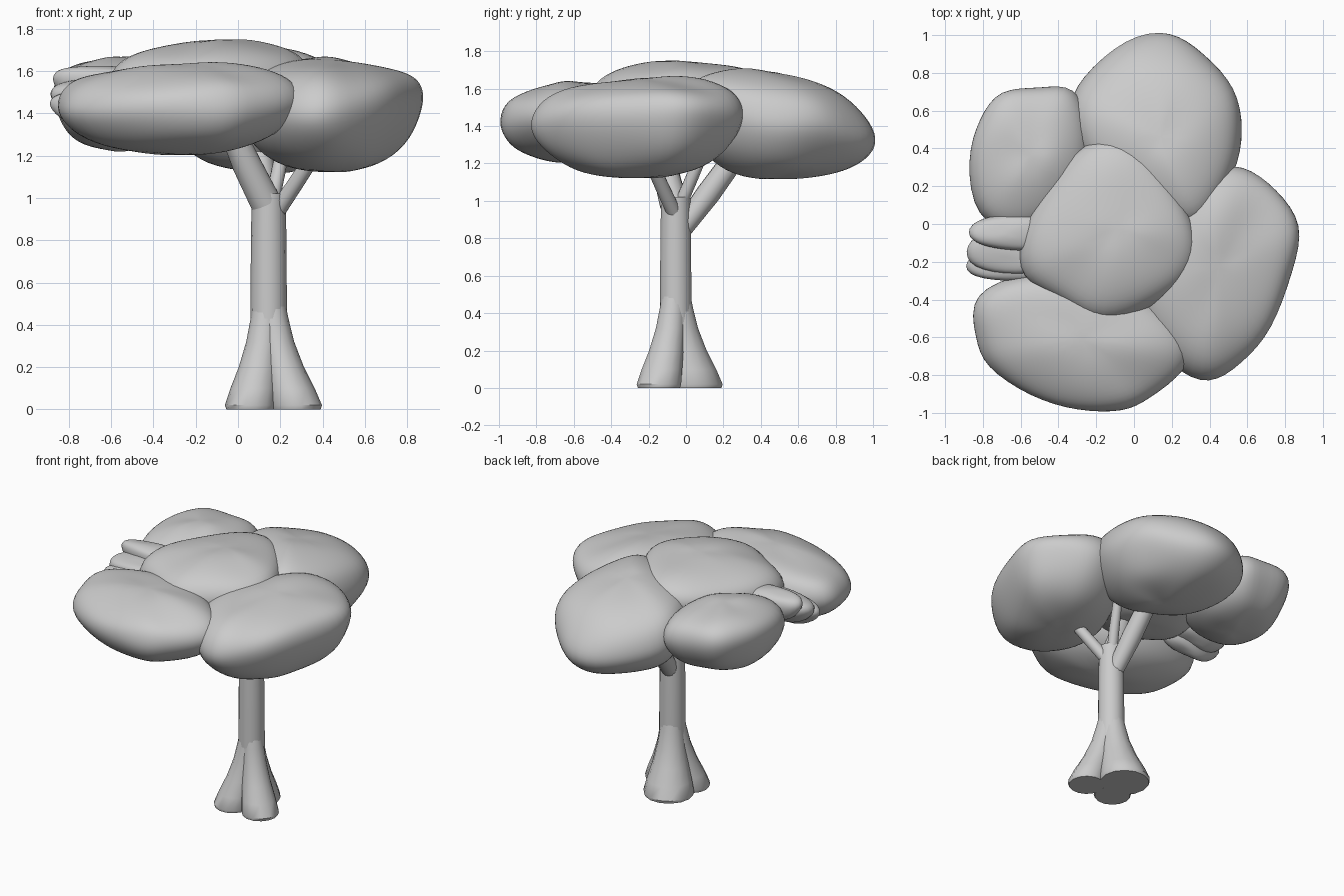
import bpy, bmesh
from math import cos, sin, tau
from mathutils import Vector, noise


def finish(name, bm, subdiv=0, angle=0.7):
    bmesh.ops.recalc_face_normals(bm, faces=bm.faces)
    me = bpy.data.meshes.new(name)
    bm.to_mesh(me)
    bm.free()
    ob = bpy.data.objects.new(name, me)
    bpy.context.collection.objects.link(ob)
    if subdiv:
        mod = ob.modifiers.new("Smooth", 'SUBSURF')
        mod.levels = mod.render_levels = subdiv
        for p in me.polygons:
            p.use_smooth = True
    else:
        bpy.ops.object.select_all(action='DESELECT')
        ob.select_set(True)
        bpy.context.view_layer.objects.active = ob
        bpy.ops.object.shade_smooth_by_angle(angle=angle)
    return ob


def bridge(bm, rings):
    for a, b in zip(rings, rings[1:]):
        n = len(a)
        for i in range(n):
            bm.faces.new((a[i], a[(i + 1) % n], b[(i + 1) % n], b[i]))


def tube(name, stations, axis=None, sides=14):
    """Round loft through (x, y, z, radius) stations."""
    first, last = Vector(stations[0][:3]), Vector(stations[-1][:3])
    d = Vector(axis) if axis else last - first
    q = d.to_track_quat('Z', 'Y')
    bm = bmesh.new()
    rings = []
    for x, y, z, r in stations:
        rings.append([bm.verts.new(Vector((x, y, z)) + q @ Vector(
            (r * cos(tau * i / sides), r * sin(tau * i / sides), 0))) for i in range(sides)])
    bridge(bm, rings)
    bm.faces.new(rings[0])
    bm.faces.new(rings[-1])
    return finish(name, bm)


# vertical section of a foliage clump: (outline scale, height -1..1)
SECTION = [(0.3, -1.0), (0.6, -0.88), (0.84, -0.58), (0.99, -0.17),
           (1.0, 0.2), (0.9, 0.6), (0.64, 0.86), (0.32, 1.0)]


def clump(name, outline, centre, z_low, z_high, droop=0.0, rough=0.03):
    """Foliage mass: plan outline of (x, y, rim height) lofted over SECTION,
    its top sloping down away from the tree's middle by droop."""
    cx, cy = centre
    out = Vector(centre).normalized()
    mid, half = (z_low + z_high) / 2, (z_high - z_low) / 2
    bm = bmesh.new()
    rings = []
    for s, t in SECTION:
        ring = []
        for x, y, zr in outline:
            k = s * 1.04
            dx, dy = (x - cx) * k, (y - cy) * k
            z = mid + half * t + (zr - mid) * s * s * (1 - 0.6 * abs(t))
            z -= droop * max(t, 0) * Vector((dx, dy)).dot(out)
            p = Vector((cx + dx, cy + dy, z))
            ring.append(bm.verts.new(p + rough * noise.noise_vector(p * 5)))
        rings.append(ring)
    bridge(bm, rings)
    for ring, z in ((rings[0], z_low - 0.01), (rings[-1], z_high + 0.005)):
        pole = bm.verts.new((cx, cy, z))
        for i in range(len(ring)):
            bm.faces.new((ring[i], ring[(i + 1) % len(ring)], pole))
    return finish(name, bm, 2)


# trunk
TX, TY = 0.145, -0.055
tube("trunk", [(TX, TY, 0.02, 0.09), (TX, TY, 0.5, 0.086), (TX, TY, 0.8, 0.084), (TX, TY, 1.02, 0.08)])

# three flared roots
for name, bx, by, base in (("root_right", 0.275, -0.145, 0.122),
                           ("root_back", 0.11, 0.035, 0.165),
                           ("root_front", 0.06, -0.145, 0.122)):
    st = []
    for z, f, r in ((0, 1, 0.115), (0.02, 1, 0.122), (0.1, 0.82, 0.111), (0.2, 0.56, 0.094),
                    (0.32, 0.32, 0.079), (0.43, 0.18, 0.07), (0.56, 0.06, 0.06)):
        st.append((TX + (bx - TX) * f, TY + (by - TY) * f, z, r + (base - 0.122) * f))
    tube(name, st, axis=(0, 0, 1))

# branches
tube("branch_front", [(0.13, -0.065, 0.98, 0.075), (0.04, -0.11, 1.16, 0.07), (-0.03, -0.15, 1.32, 0.06)])
tube("branch_back", [(0.14, -0.03, 0.84, 0.055), (0.12, 0.12, 1.04, 0.065), (0.1, 0.28, 1.26, 0.06)])
tube("branch_right", [(0.18, -0.06, 0.93, 0.04), (0.28, -0.13, 1.08, 0.038), (0.41, -0.22, 1.28, 0.035)])
tube("branch_twig", [(0.16, -0.03, 0.98, 0.035), (0.19, 0.03, 1.12, 0.034), (0.22, 0.1, 1.28, 0.03)])

# foliage clumps
clump("foliage_back", [(-0.04, 0.98, 1.31), (0.19, 1.0, 1.28), (0.36, 0.88, 1.36), (0.54, 0.71, 1.42),
                       (0.57, 0.5, 1.42), (0.54, 0.27, 1.45), (0.37, 0.0, 1.48), (0.24, 0.0, 1.48),
                       (-0.02, 0.12, 1.45), (-0.24, 0.3, 1.42), (-0.35, 0.6, 1.42), (-0.27, 0.78, 1.38)],
      (0.14, 0.46), 1.125, 1.685, 0.11)
clump("foliage_right", [(0.9, 0.0, 1.47), (0.83, -0.25, 1.46), (0.73, -0.56, 1.45), (0.57, -0.72, 1.42),
                        (0.4, -0.85, 1.4), (0.2, -0.75, 1.38), (0.0, -0.5, 1.4), (0.03, -0.2, 1.42),
                        (0.2, 0.12, 1.44), (0.36, 0.28, 1.46), (0.58, 0.31, 1.46), (0.74, 0.17, 1.47)],
      (0.45, -0.22), 1.13, 1.65, 0.1)
clump("foliage_front", [(-0.82, -0.6, 1.42), (-0.78, -0.74, 1.41), (-0.55, -0.92, 1.4), (-0.3, -0.99, 1.41),
                        (-0.04, -0.99, 1.42), (0.07, -0.92, 1.43), (0.28, -0.77, 1.45), (0.31, -0.6, 1.45),
                        (0.1, -0.4, 1.43), (-0.2, -0.26, 1.43), (-0.55, -0.25, 1.44), (-0.87, -0.37, 1.45)],
      (-0.27, -0.61), 1.21, 1.63, 0.1)
clump("foliage_left", [(-0.88, 0.36, 1.49), (-0.82, 0.55, 1.5), (-0.71, 0.72, 1.5), (-0.5, 0.7, 1.48),
                       (-0.32, 0.75, 1.46), (-0.2, 0.5, 1.43), (-0.25, 0.2, 1.42), (-0.43, 0.0, 1.43),
                       (-0.6, -0.05, 1.44), (-0.84, 0.02, 1.46)],
      (-0.55, 0.36), 1.23, 1.665)
clump("foliage_top", [(0.35, -0.05, 1.56), (0.3, -0.26, 1.56), (0.1, -0.42, 1.55), (-0.17, -0.54, 1.53),
                      (-0.38, -0.38, 1.53), (-0.6, -0.28, 1.52), (-0.58, -0.05, 1.53), (-0.48, 0.16, 1.54),
                      (-0.24, 0.46, 1.55), (0.0, 0.44, 1.56), (0.2, 0.2, 1.56)],
      (-0.08, -0.02), 1.3, 1.745)

# small tufts on the left edge
for i, (y, z, r) in enumerate(((-0.05, 1.55, 0.09), (-0.15, 1.49, 0.12), (-0.22, 1.45, 0.09))):
    clump("tuft_%d" % (i + 1), [(-0.88, y - r * 0.5, z), (-0.88, y + r * 0.5, z), (-0.72, y + r, z),
                                (-0.45, y + r, z), (-0.4, y - r, z), (-0.7, y - r, z)],
          (-0.66, y), z - 0.11, z + 0.07)
